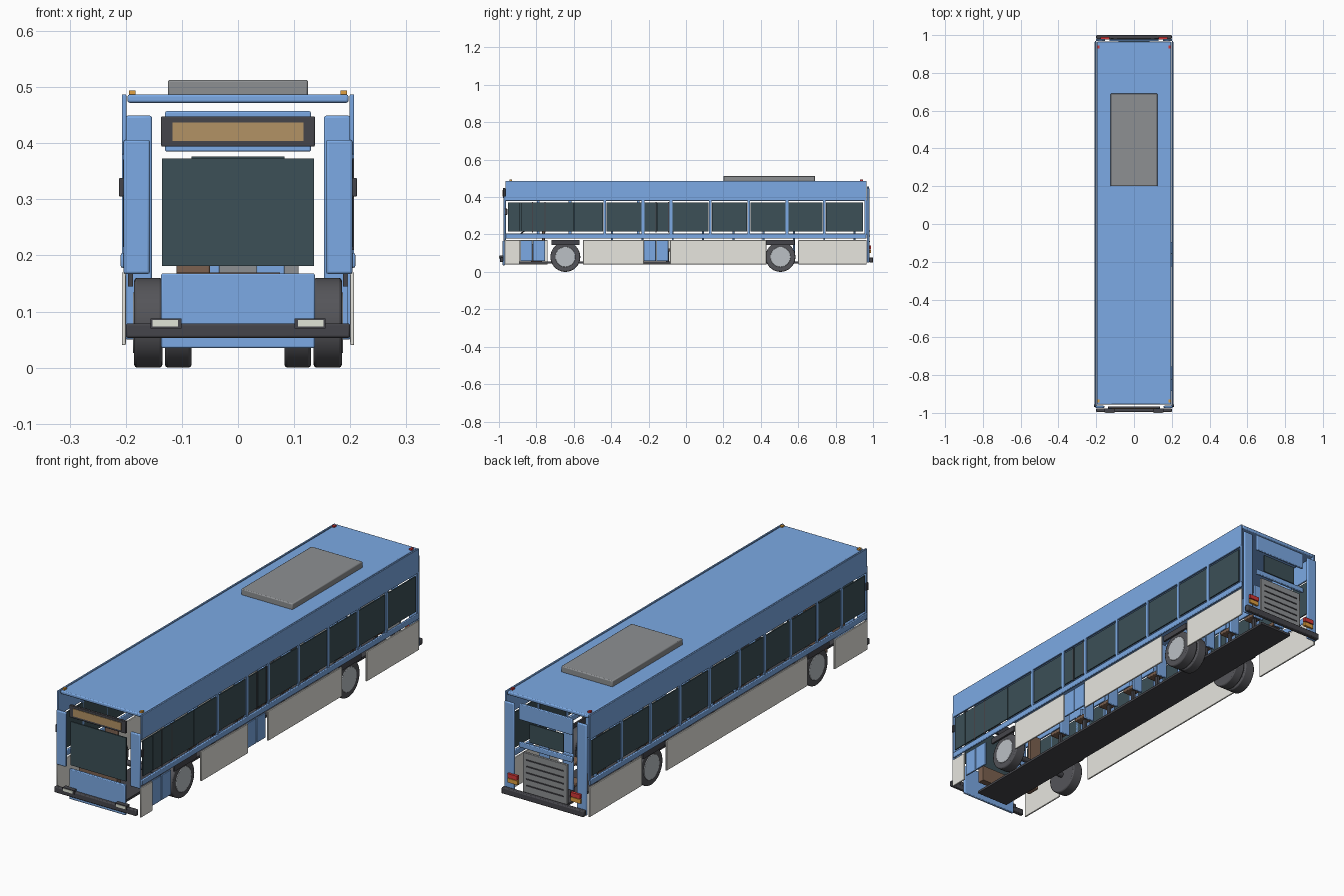
import bpy, math

if "Cube" in bpy.data.objects:
    bpy.data.objects.remove(bpy.data.objects["Cube"])

def mat(name, r, g, b):
    m = bpy.data.materials.new(name)
    m.diffuse_color = (r, g, b, 1)
    m.use_nodes = True
    m.node_tree.nodes["Principled BSDF"].inputs["Base Color"].default_value = m.diffuse_color
    return m

BLUE = mat("blue_paint", 0.20, 0.40, 0.78)
WHITE = mat("white_paint", 0.80, 0.79, 0.74)
GLASS = mat("tinted_glass", 0.045, 0.08, 0.095)
DARK = mat("dark_trim", 0.06, 0.06, 0.07)
TYRE = mat("tyre_rubber", 0.09, 0.09, 0.10)
METAL = mat("grey_metal", 0.27, 0.28, 0.29)
RIM = mat("rim_metal", 0.50, 0.53, 0.56)
AMBER = mat("amber_lens", 0.75, 0.35, 0.05)
RED = mat("red_lens", 0.65, 0.04, 0.04)
LAMP = mat("lamp_lens", 0.75, 0.78, 0.68)
TAN = mat("sign_tan", 0.45, 0.29, 0.13)
BROWN = mat("brown_seat", 0.20, 0.12, 0.08)

def box(name, x, y, z, m, bevel=0.0):
    """Box given by (min, max) on each axis."""
    bpy.ops.mesh.primitive_cube_add(size=1, location=[(a + b) / 2 for a, b in (x, y, z)])
    o = bpy.context.object
    o.name = name
    o.scale = [abs(b - a) for a, b in (x, y, z)]
    bpy.ops.object.transform_apply(location=False, rotation=False, scale=True)
    o.data.materials.append(m)
    if bevel:
        mod = o.modifiers.new("bevel", 'BEVEL')
        mod.width, mod.segments = bevel, 2
        bpy.ops.object.shade_smooth_by_angle(angle=math.radians(40))
    return o

def pair(name, x, y, z, m, bevel=0.0):
    """Same box on the right (+x) and left (-x)."""
    for side, s in (("right", 1), ("left", -1)):
        box(f"{name}_{side}", (s * x[0], s * x[1]), y, z, m, bevel)

def disc(name, x, y, z, r, width, m, bevel=0.0):
    bpy.ops.mesh.primitive_cylinder_add(vertices=40, radius=r, depth=width,
                                        location=(x, y, z), rotation=(0, math.pi / 2, 0))
    o = bpy.context.object
    o.name = name
    o.data.materials.append(m)
    if bevel:
        mod = o.modifiers.new("bevel", 'BEVEL')
        mod.width, mod.segments = bevel, 2
    bpy.ops.object.shade_smooth_by_angle(angle=math.radians(40))

# roof, upper side bands, waist rails, floor
box("roof", (-.197, .197), (-.955, .965), (.472, .487), BLUE, .004)
pair("upper_side_band", (.199, .207), (-.965, .965), (.38, .487), BLUE, .002)
pair("waist_rail", (.2, .209), (-.965, .965), (.178, .204), BLUE, .003)
box("floor", (-.08, .08), (-.95, .95), (.045, .055), DARK)
box("roof_air_unit", (-.125, .125), (.2, .69), (.484, .513), METAL, .004)

# side windows with posts between them
right_edges = [-.955, -.885, -.82, -.755, -.6, -.435, -.23, -.157, -.08, .13, .335, .54, .74, .947]
left_edges = [-.955, -.79, -.62, -.435, -.255, -.08, .13, .335, .54, .74, .947]
right_posts = {-.435, -.23, -.08, .13, .335, .54, .74}
for side, s, edges in (("right", 1, right_edges), ("left", -1, left_edges)):
    for a, b in zip(edges, edges[1:]):
        g0 = .009 if a in right_posts else .002
        g1 = .009 if b in right_posts else .002
        box(f"window_{side}", (s * .2, s * .205), (a + g0, b - g1), (.215, .371), GLASS)
    for y in edges[1:-1]:
        if s < 0 or y in right_posts:
            box(f"window_post_{side}", (s * .2, s * .207), (y - .007, y + .007), (.2, .382), BLUE)
    box(f"end_post_{side}", (s * .2, s * .207), (.955, .968), (.2, .382), BLUE)

# white skirt panels; the right side leaves openings for two doors
for a, b in ((-.97, -.89), (-.55, -.225), (-.085, .43), (.6, .965)):
    box("skirt_right", (.2, .207), (a, b), (.04, .17), WHITE, .002)
for a, b in ((-.97, -.74), (-.55, .43), (.6, .965)):
    box("skirt_left", (-.2, -.207), (a, b), (.04, .17), WHITE, .002)

# door leaves below the glass
for y in (-.885, -.225):
    for k in (0, 1):
        a = y + k * .067
        box("door_leaf", (.195, .202), (a, a + .064), (.058, .168), BLUE, .002)
        box("door_glass_edge", (.2, .2065), (a + .061, a + .066), (.21, .373), DARK)

# wheels (rear axle has an inner twin), hubs, axles and arch trims
for y, axle in ((-.645, "front"), (.505, "rear")):
    for s in (1, -1):
        disc(f"{axle}_tyre", s * .16, y, .08, .08, .05, TYRE, .005)
        disc(f"{axle}_rim", s * .1845, y, .08, .054, .006, RIM, .002)
        if axle == "rear":
            disc("rear_inner_tyre", s * .1065, y, .08, .08, .047, TYRE, .005)
    disc(f"{axle}_axle", 0, y, .08, .012, .3, DARK)
    pair(f"{axle}_arch_trim", (.187, .196), (y - .075, y + .075), (.145, .17), DARK)

# front face
box("windshield", (-.135, .135), (-.972, -.966), (.181, .373), GLASS)
box("front_lower_panel", (-.137, .137), (-.98, -.968), (.035, .168), BLUE, .003)
pair("front_corner_post", (.157, .204), (-.975, -.962), (.167, .406), BLUE, .004)
box("sign_frame", (-.137, .137), (-.978, -.966), (.394, .448), DARK, .002)
box("sign_face", (-.117, .117), (-.98, -.977), (.404, .437), TAN)
box("front_bumper", (-.2, .2), (-.995, -.977), (.053, .079), DARK, .004)
pair("headlight_housing", (.101, .156), (-.998, -.976), (.07, .088), DARK)
pair("headlight", (.107, .152), (-1, -.997), (.073, .085), LAMP)
pair("side_mirror", (.204, .212), (-.968, -.955), (.305, .338), DARK, .002)

# rear face
box("rear_top_panel", (-.13, .13), (.968, .978), (.385, .457), BLUE, .003)
box("rear_window", (-.083, .083), (.967, .972), (.295, .376), GLASS)
box("rear_beam", (-.13, .13), (.968, .98), (.265, .288), BLUE, .003)
pair("rear_corner_post", (.153, .201), (.968, .98), (.05, .449), BLUE, .004)
box("engine_grille", (-.108, .108), (.97, .982), (.075, .25), METAL, .002)
for i in range(5):
    z = .105 + i * .028
    box("grille_slat", (-.09, .09), (.98, .985), (z, z + .005), DARK)
pair("tail_light", (.13, .177), (.977, .99), (.121, .14), RED)
pair("turn_light", (.13, .177), (.977, .988), (.1, .118), AMBER)
box("rear_bumper", (-.2, .2), (.98, 1), (.05, .077), DARK, .004)

# roof marker lights
pair("front_marker", (.183, .194), (-.945, -.93), (.486, .494), AMBER)
pair("rear_marker", (.183, .194), (.93, .945), (.486, .494), RED)

# passenger seats along both sides of the aisle
for i in range(9):
    y = -.46 + i * .162
    pair("seat_back", (.033, .083), (y + .06, y + .07), (.1, .26), BLUE, .003)
    pair("seat_cushion", (.033, .083), (y, y + .06), (.11, .125), BROWN, .003)
    pair("seat_leg", (.052, .064), (y + .03, y + .045), (.055, .11), DARK)

# driver area
box("dashboard", (-.11, .075), (-.95, -.92), (.1, .17), BROWN)
box("driver_seat_base", (-.11, -.05), (-.83, -.77), (.055, .15), BROWN, .003)
box("driver_seat_back", (-.11, -.05), (-.77, -.755), (.13, .3), BROWN, .003)
bpy.ops.mesh.primitive_torus_add(major_radius=.028, minor_radius=.003, major_segments=24,
                                 minor_segments=8, location=(-.08, -.89, .2),
                                 rotation=(math.radians(35), 0, 0))
bpy.context.object.name = "steering_wheel"
bpy.context.object.data.materials.append(DARK)
